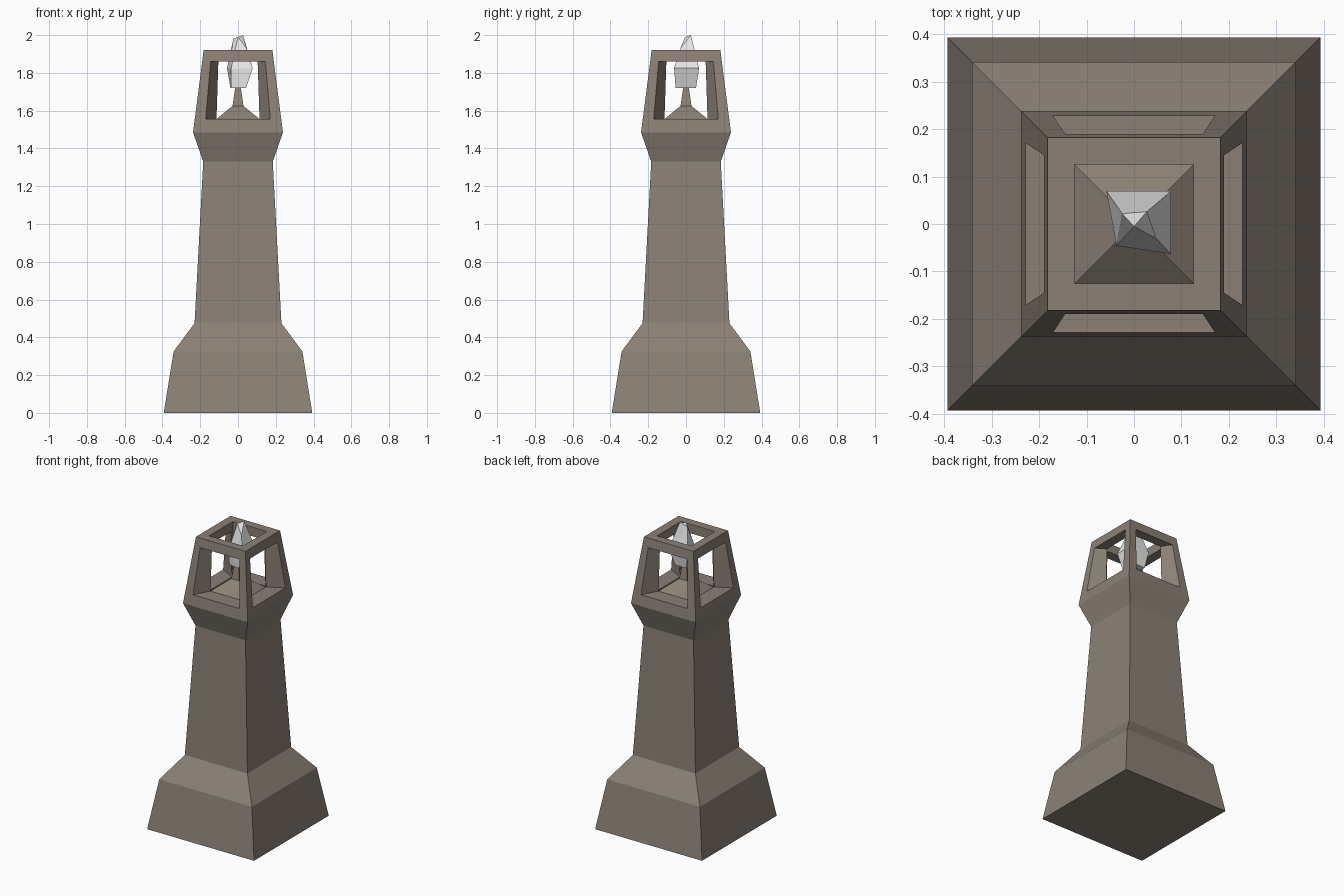
import bpy, bmesh
from mathutils import Matrix, Vector
import math

if "Cube" in bpy.data.objects:
    bpy.data.objects.remove(bpy.data.objects["Cube"])


def material(name, col):
    m = bpy.data.materials.new(name)
    m.diffuse_color = (*col, 1)
    m.use_nodes = True
    m.node_tree.nodes["Principled BSDF"].inputs["Base Color"].default_value = m.diffuse_color
    return m


stone = material("brown_stone", (0.26, 0.22, 0.18))
pale = material("pale_crystal", (0.8, 0.8, 0.8))


def finish(bm, name, mat):
    bmesh.ops.remove_doubles(bm, verts=bm.verts, dist=0.0002)
    bmesh.ops.recalc_face_normals(bm, faces=bm.faces)
    me = bpy.data.meshes.new(name)
    bm.to_mesh(me)
    bm.free()
    me.materials.append(mat)
    ob = bpy.data.objects.new(name, me)
    bpy.context.collection.objects.link(ob)
    return ob


def bridge(bm, a, b):
    # quads between two loops of points
    n = len(a)
    for i in range(n):
        j = (i + 1) % n
        bm.faces.new([bm.verts.new(p) for p in (a[i], a[j], b[j], b[i])])


def square(h, z):
    return [Vector((x * h, y * h, z)) for x, y in ((-1, -1), (1, -1), (1, 1), (-1, 1))]


Z0, Z1 = 1.485, 1.92      # lantern wall
W0, W1 = 1.555, 1.86      # window
R0, R1, RI = 0.238, 0.182, 0.125
FLOOR = 1.547

# tower: stepped base, tapered shaft, flared collar
bm = bmesh.new()
rings = [(0.393, 0), (0.341, 0.325), (0.23, 0.475), (0.184, 1.33), (R0, Z0)]
for (h0, z0), (h1, z1) in zip(rings, rings[1:]):
    bridge(bm, square(h0, z0), square(h1, z1))
bm.faces.new([bm.verts.new(p) for p in square(0.393, 0)])


# lantern: four walls with splayed window openings
def wall_y(z):
    return -(R0 + (R1 - R0) * (z - Z0) / (Z1 - Z0))


def panel(w0, w1, z0, z1, y0, y1):
    return [Vector(p) for p in ((-w0, y0, z0), (w0, y0, z0), (w1, y1, z1), (-w1, y1, z1))]


loops = [
    panel(R0, R1, Z0, Z1, -R0, -R1),
    panel(0.171, 0.145, W0, W1, wall_y(W0), wall_y(W1)),
    panel(0.114, 0.104, W0, W1, -RI, -RI),
    panel(RI, RI, FLOOR, Z1, -RI, -RI),
]
for k in range(4):
    rot = Matrix.Rotation(k * math.pi / 2, 3, 'Z')
    turned = [[rot @ p for p in loop] for loop in loops]
    for a, b in zip(turned, turned[1:]):
        bridge(bm, a, b)
bridge(bm, square(R1, Z1), square(RI, Z1))     # top rim

# lantern floor rising into the crystal stand
for (h0, z0), (h1, z1) in zip([(RI, FLOOR), (0.029, 1.625)], [(0.029, 1.625), (0.014, 1.73)]):
    bridge(bm, square(h0, z0), square(h1, z1))
bm.faces.new([bm.verts.new(p) for p in square(0.014, 1.73)])
finish(bm, "lantern_tower", stone)

# crystal: irregular four-sided gem
bm = bmesh.new()
low = [(-0.036, -0.04, 1.72), (0.043, -0.055, 1.72), (0.043, 0.053, 1.72), (-0.04, 0.053, 1.72)]
mid = [(-0.037, -0.046, 1.82), (0.078, -0.063, 1.825), (0.078, 0.069, 1.825), (-0.058, 0.069, 1.825)]
top = [(0, -0.005, 1.99), (0.046, -0.03, 1.93), (0.027, 0.026, 2.0), (-0.025, 0.022, 1.98)]
bridge(bm, low, mid)
bridge(bm, mid, top)
for cap in (low, top):
    bm.faces.new([bm.verts.new(p) for p in cap])
bmesh.ops.remove_doubles(bm, verts=bm.verts, dist=0.0002)
bmesh.ops.triangulate(bm, faces=bm.faces)
finish(bm, "crystal", pale)
